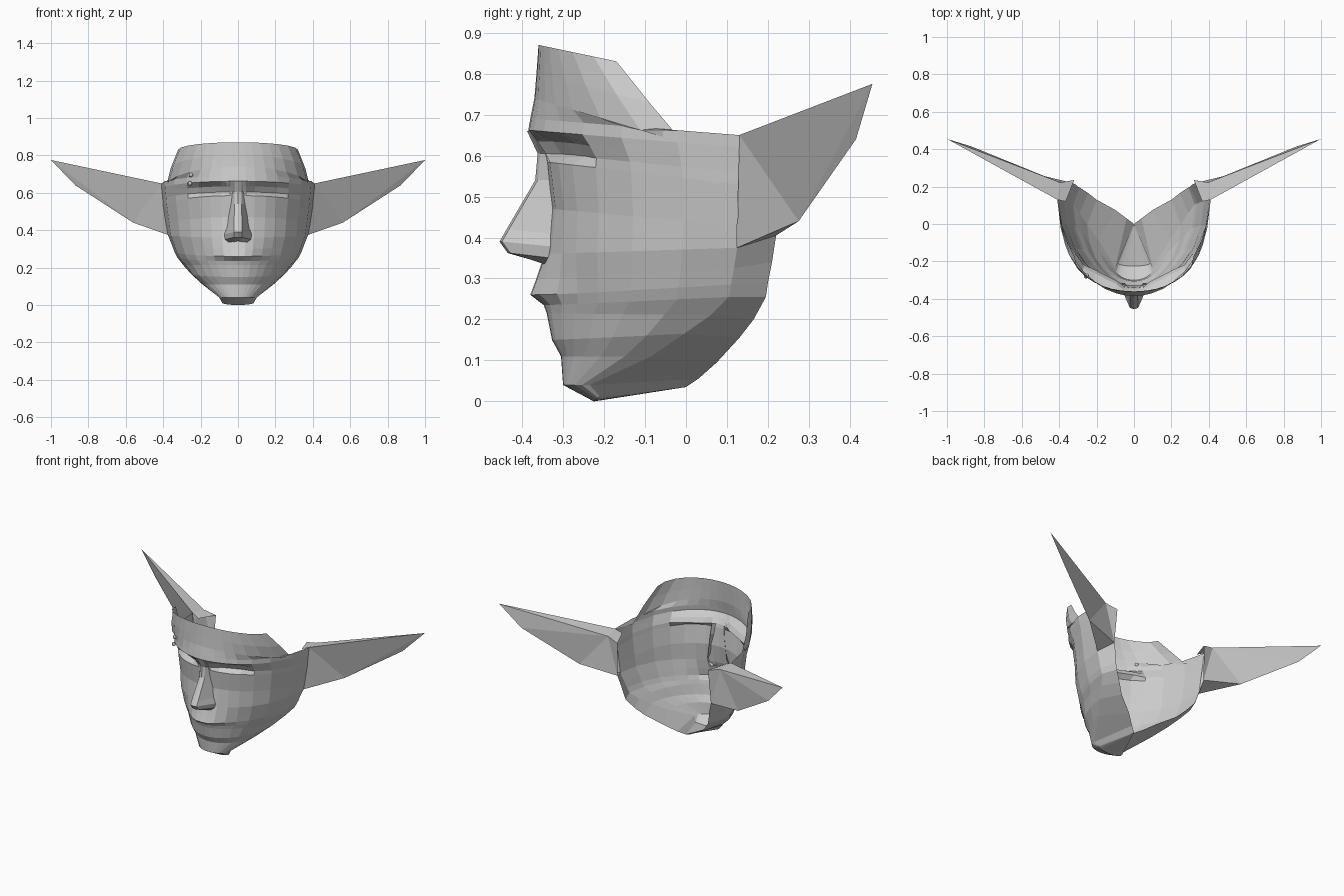
import bpy, bmesh, math
from mathutils import Vector

if "Cube" in bpy.data.objects:
    bpy.data.objects.remove(bpy.data.objects["Cube"])

grey = bpy.data.materials.new("plain_grey")
grey.diffuse_color = (0.6, 0.6, 0.6, 1)
grey.use_nodes = True
grey.node_tree.nodes["Principled BSDF"].inputs["Base Color"].default_value = grey.diffuse_color


def make(name, verts, faces, mirror=True):
    me = bpy.data.meshes.new(name)
    me.from_pydata(verts, [], faces)
    me.materials.append(grey)
    bm = bmesh.new()
    bm.from_mesh(me)
    if mirror:
        geom = bm.verts[:] + bm.edges[:] + bm.faces[:]
        bmesh.ops.mirror(bm, geom=geom, axis='X', merge_dist=0.0005)
        bmesh.ops.remove_doubles(bm, verts=bm.verts[:], dist=0.0005)
    bmesh.ops.recalc_face_normals(bm, faces=bm.faces[:])
    bm.to_mesh(me)
    bm.free()
    ob = bpy.data.objects.new(name, me)
    bpy.context.collection.objects.link(ob)
    return ob


def window(x, a, b, c, d):
    """0 below a, 1 from b to c, 0 above d"""
    return max(0, min(1, (x - a) / (b - a), (d - x) / (d - c)))


# Face shell: centre z, centre y, half width, edge y, edge z, eye depth, lip offset
rows = [
    (.87, -.360, .32, -.17, .83, 0, 0),
    (.80, -.365, .36, -.09, .73, 0, 0),
    (.74, -.370, .385, -.005, .63, 0, 0),
    (.69, -.380, .41, .13, .65, 0, 0),
    (.662, -.385, .408, .13, .62, 0, 0),
    (.635, -.365, .405, .128, .59, .035, 0),
    (.605, -.345, .402, .128, .56, .035, 0),
    (.585, -.340, .40, .128, .53, -.005, 0),
    (.47, -.330, .385, .125, .43, 0, 0),
    (.36, -.335, .375, .125, .375, 0, -.01),
    (.30, -.330, .355, .117, .325, 0, -.035),
    (.26, -.328, .34, .11, .285, 0, -.052),
    (.235, -.325, .325, .105, .255, 0, -.022),
    (.215, -.325, .29, .06, .21, 0, -.015),
    (.15, -.315, .25, -.005, .165, 0, -.012),
    (.11, -.305, .19, -.085, .11, 0, 0),
    (.04, -.300, .10, -.235, .04, 0, 0),
    (.0, -.225, .085, -.21, .012, 0, 0),
]
angles = [0, 6, 13, 22, 31, 42, 56, 73, 90]
N = len(angles)
verts, faces = [], []
for z, yc, w, ye, ze, eye, lip in rows:
    for a in angles:
        x = w * math.sin(math.radians(a))
        k = 1 - math.cos(math.radians(a))
        y = yc + (ye - yc) * k
        y += eye * window(x, .05, .10, .20, .28) + lip * window(x, -1, -.5, .05, .17)
        verts.append((x, y, z + (ze - z) * k))
for r in range(len(rows) - 1):
    for c in range(N - 1):
        i = r * N + c
        faces.append((i, i + 1, i + N + 1, i + N))

# Jaw underside: strip from the jaw crease to the open back rim
rim = [(.33, .22, .405), (.31, .21, .34), (.30, .20, .29), (.29, .195, .255),
       (.245, .165, .20), (.20, .13, .155), (.10, .075, .095), (.04, .03, .055), (0, 0, .035)]
first = len(rows) - len(rim)
base = len(verts)
verts += rim
for j in range(len(rim) - 1):
    a, b = (first + j) * N + N - 1, (first + j + 1) * N + N - 1
    faces.append((a, base + j, base + j + 1, b))
last = (len(rows) - 1) * N
for c in range(N - 1):
    faces.append((last + c, last + c + 1, base + len(rim) - 1))
make("face_shell", verts, faces)

# Nose: z, ridge y, ridge half width, base half width, base y
sections = [
    (.66, -.388, .02, .07, -.375), (.605, -.362, .018, .045, -.325),
    (.54, -.368, .018, .05, -.315), (.42, -.438, .022, .066, -.315),
    (.39, -.455, .022, .076, -.325), (.362, -.435, .022, .072, -.33),
    (.342, -.365, .016, .055, -.33)]
verts, faces = [], []
for z, yr, hr, hb, yb in sections:
    drop = .012 if z < .45 else 0
    verts += [(0, yr, z), (hr, yr + .006, z), (hb, yb, z - drop)]
for r in range(len(sections) - 1):
    for c in range(2):
        i = r * 3 + c
        faces.append((i, i + 1, i + 4, i + 3))
e = len(verts) - 3
faces.append((e, e + 1, e + 2))
make("nose", verts, faces)

# Pointed ears with a short root block behind the head
ear = [(.41, .13, .65), (1, .455, .775), (.87, .415, .64), (.56, .275, .44),
       (.375, .125, .375), (.395, .222, .64), (.33, .22, .405),
       (.32, .235, .62), (.365, .12, .63)]
make("ears", ear, [(0, 1, 3), (1, 2, 3), (0, 3, 4), (0, 5, 1), (4, 3, 6),
                   (5, 6, 3), (5, 3, 2), (5, 2, 1), (0, 8, 7, 5), (5, 7, 6)])

# Brow studs on one side
for n, (x, y, z) in enumerate([(-.252, -.277, .695), (-.257, -.28, .65)]):
    bpy.ops.mesh.primitive_uv_sphere_add(segments=10, ring_count=6, radius=.012, location=(x, y, z))
    ob = bpy.context.object
    ob.name = f"brow_stud_{n + 1}"
    ob.data.materials.append(grey)
